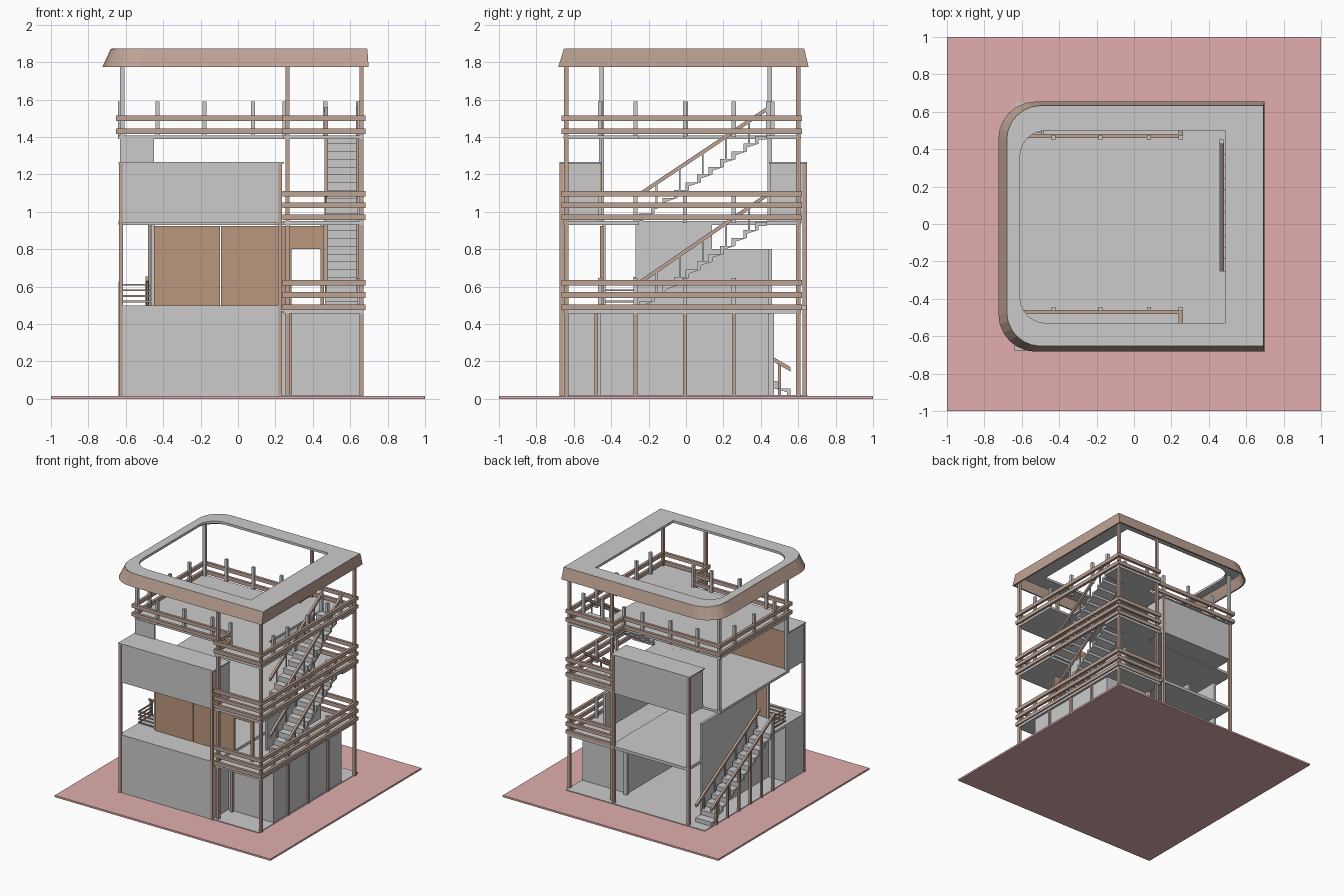
import bpy, bmesh, math
from mathutils import Vector

if "Cube" in bpy.data.objects:
    bpy.data.objects.remove(bpy.data.objects["Cube"])


def material(name, rgb):
    m = bpy.data.materials.new(name)
    m.diffuse_color = (*rgb, 1)
    m.use_nodes = True
    m.node_tree.nodes["Principled BSDF"].inputs["Base Color"].default_value = m.diffuse_color
    return m


TRIM = material("trim_brown", (0.52, 0.37, 0.30))
PANEL = material("panel_brown", (0.50, 0.31, 0.20))
EARTH = material("earth_red", (0.75, 0.42, 0.42))


def finish(name, bm, mat=None):
    bmesh.ops.recalc_face_normals(bm, faces=bm.faces)
    me = bpy.data.meshes.new(name)
    bm.to_mesh(me)
    bm.free()
    ob = bpy.data.objects.new(name, me)
    bpy.context.collection.objects.link(ob)
    if mat:
        me.materials.append(mat)
    return ob


def box(name, x0, x1, y0, y1, z0, z1, mat=None):
    bm = bmesh.new()
    bmesh.ops.create_cube(bm, size=1)
    for v in bm.verts:
        v.co = ((x0 + x1) / 2 + v.co.x * (x1 - x0),
                (y0 + y1) / 2 + v.co.y * (y1 - y0),
                (z0 + z1) / 2 + v.co.z * (z1 - z0))
    return finish(name, bm, mat)


def post(name, x, y, z0, z1, w=0.02, mat=TRIM):
    return box(name, x - w / 2, x + w / 2, y - w / 2, y + w / 2, z0, z1, mat)


def extrude_x(name, yz, x0, x1, mat=None):
    bm = bmesh.new()
    f = bm.faces.new([bm.verts.new((x0, y, z)) for y, z in yz])
    r = bmesh.ops.extrude_face_region(bm, geom=[f])
    for v in r["geom"]:
        if isinstance(v, bmesh.types.BMVert):
            v.co.x = x1
    return finish(name, bm, mat)


def loft(name, loops, closed, mat=None):
    """Skin matching closed loops; closed also joins last to first."""
    bm = bmesh.new()
    rows = [[bm.verts.new(p) for p in lp] for lp in loops]
    n = len(rows[0])
    for i in range(len(rows) if closed else len(rows) - 1):
        a, b = rows[i], rows[(i + 1) % len(rows)]
        for k in range(n):
            bm.faces.new((a[k], a[(k + 1) % n], b[(k + 1) % n], b[k]))
    return finish(name, bm, mat)


def rail_run(name, pts, zs, h=0.03, t=0.022):
    """Horizontal bars along axis-aligned segments."""
    for (xa, ya), (xb, yb) in zip(pts, pts[1:]):
        for z in zs:
            box(name, min(xa, xb) - t / 2, max(xa, xb) + t / 2,
                min(ya, yb) - t / 2, max(ya, yb) + t / 2, z - h / 2, z + h / 2, TRIM)


def stair(name, x0, x1, ya, yb, za, zb, n):
    """Folded plate stair with sloping handrails and balusters."""
    dy, dz, t = (yb - ya) / n, (zb - za) / n, 0.02
    s = math.copysign(t, dy)
    top, low = [], []
    for i in range(n):
        y, z = ya + i * dy, za + i * dz
        top += [(y, z), (y, z + dz)]
        low += [(y + s, z), (y + s, z + dz - t)]
    top.append((yb, zb))
    low.append((yb, zb - t))
    extrude_x(name, top + low[::-1], x0, x1)
    h = 0.13
    for x in (x0 + 0.006, x1 - 0.006):
        extrude_x(name + "_handrail", [(ya, za + h), (yb, zb + h), (yb, zb + h + 0.024),
                  (ya, za + h + 0.024)], x - 0.009, x + 0.009, TRIM)
        for i in range(1, n, 2):
            y, z = ya + (i + 0.5) * dy, za + (i + 1) * dz
            post(name + "_baluster", x, y, z, z + h - dz / 2 + 0.01, 0.009, None)


# Ground and floor slab
box("ground_plate", -1, 1, -1, 1, 0, 0.015, EARTH)
box("floor_slab", -0.63, 0.66, -0.67, 0.65, 0.015, 0.021)

# Ground storey
box("front_block", -0.63, 0.235, -0.67, -0.42, 0.015, 0.50)
box("side_room", 0.235, 0.65, -0.46, 0.44, 0.015, 0.465)
box("inner_floor", -0.47, 0.25, -0.42, 0.645, 0.475, 0.50)
box("stair_landing", -0.63, -0.46, -0.43, -0.28, 0.48, 0.50)
box("side_deck", 0.24, 0.67, -0.655, 0.615, 0.455, 0.478)
side_profile = [(-0.27, 0.50), (0.44, 0.50), (0.44, 0.80), (0.14, 0.80), (0.14, 0.93), (-0.27, 0.93)]
left_profile = [(-0.42, 0.015), (0.46, 0.015), (0.46, 0.80), (0.14, 0.80), (0.14, 0.93),
                (-0.27, 0.93), (-0.27, 0.50), (-0.42, 0.50)]
extrude_x("left_wall", left_profile, -0.47, -0.45)
extrude_x("right_wall", side_profile, 0.44, 0.46)

# Middle storey panels with a door opening
for i, (a, b) in enumerate([(-0.45, -0.095), (-0.09, 0.285)]):
    box("front_panel", a, b, -0.46, -0.44, 0.50, 0.925, PANEL)
box("door_header", 0.285, 0.46, -0.46, -0.44, 0.80, 0.925, PANEL)
box("door_jamb", 0.44, 0.46, -0.46, -0.44, 0.478, 0.80, PANEL)

# Upper storey boxes, their caps, and brown lining
for name, x0, y0, y1 in [("front_box", -0.63, -0.67, -0.46), ("back_box", -0.475, 0.45, 0.64)]:
    box(name, x0, 0.235, y0, y1, 0.94, 1.257)
    box(name + "_cap", x0 - 0.01, 0.245, y0 - 0.006, y1 + 0.006, 1.257, 1.266)
box("box_lining", -0.62, 0.235, -0.46, -0.45, 0.95, 1.257, PANEL)
box("upper_left_panel", -0.63, -0.45, -0.465, -0.45, 1.26, 1.39)

# Decks with an opening for the stair
for z in (0.93, 1.388):
    box("main_deck", -0.64, 0.46, -0.46, 0.46, z, z + 0.02)
    box("deck_front_end", 0.24, 0.67, -0.655, -0.25, z, z + 0.0201)
    box("deck_back_end", 0.24, 0.67, 0.43, 0.615, z, z + 0.0201)

# Columns
for x, y, top in [(-0.625, -0.665, 1.26), (0.225, -0.665, 1.26), (0.265, -0.64, 1.85),
                  (0.66, -0.64, 1.85), (0.66, 0.60, 1.85), (0.265, 0.60, 1.85),
                  (0.225, 0.635, 1.26), (-0.47, 0.635, 1.26)]:
    post("column", x, y, 0.015, top, 0.022)
for y in (-0.45, 0.447):
    post("roof_post", -0.62, y, 0.93, 1.86, 0.024, None)
post("terrace_post", -0.455, -0.44, 0.50, 0.93, 0.018, None)
post("rear_post", 0.235, 0.455, 0.015, 0.47, 0.03, None)
post("door_post", 0.28, -0.48, 0.015, 0.46)
for y in (-0.27, -0.005, 0.255):
    post("deck_post", 0.655, y, 0.015, 0.46)

# Railings around the side decks and the roof deck
side_path = [(0.25, -0.655), (0.67, -0.655), (0.67, 0.61), (0.25, 0.61)]
rail_run("lower_rail", side_path, (0.49, 0.555, 0.62))
rail_run("middle_rail", side_path, (0.97, 1.035, 1.097))
rail_run("upper_rail", [(0.25, 0.47), (-0.64, 0.47), (-0.64, -0.47), (0.25, -0.47), (0.25, -0.655)]
         + side_path[1:] + [(0.25, 0.47)], (1.43, 1.50))
for z, top in ((0.47, 0.645), (0.94, 1.11), (1.40, 1.59)):
    for y in (-0.46, -0.27, -0.005, 0.255):
        post("rail_post", 0.65, y, z, top, 0.022, None)
for x in (-0.43, -0.18, 0.08, 0.25):
    for y in (-0.455, 0.462):
        post("rail_post", x, y, 1.40, 1.59, 0.022, None)
for y in (-0.27, 0.0, 0.255):
    post("rail_post", -0.63, y, 1.40, 1.59, 0.022, None)

# Small terrace rail beside the left landing
for z in (0.52, 0.55, 0.58, 0.61):
    box("terrace_rail", -0.61, -0.46, -0.45, -0.44, z - 0.005, z + 0.005, TRIM)
    box("terrace_rail", -0.615, -0.605, -0.45, -0.28, z - 0.005, z + 0.005, TRIM)

# Stairs: two on the right, one on the left from the ground
stair("lower_stair", 0.465, 0.645, -0.25, 0.43, 0.478, 0.945, 11)
stair("upper_stair", 0.465, 0.645, -0.25, 0.43, 0.95, 1.405, 11)
stair("entry_stair", -0.63, -0.48, 0.56, -0.28, 0.015, 0.50, 12)
for x in (0.467, 0.643):
    post("newel", x, 0.44, 1.40, 1.59, 0.024, None)
for i in range(6):
    y = 0.50 - i * 0.15
    post("entry_stair_post", -0.63, y, 0.015, 0.16 + (0.56 - y) / 0.84 * 0.485, 0.018)


# Roof ring: flat top plate and a thin sloping fascia, rounded on the left
def outline(x0, x1, y0, y1, r, z, n=6):
    pts = [(x1, y0, z), (x1, y1, z)]
    for cy, a0 in ((y1 - r, 90), (y0 + r, 180)):
        for i in range(n + 1):
            a = math.radians(a0 + 90 * i / n)
            pts.append((x0 + r + r * math.cos(a), cy + r * math.sin(a), z))
    return pts


loft("roof_plate", [outline(-0.675, 0.69, -0.65, 0.63, 0.18, 1.852),
                    outline(-0.677, 0.69, -0.65, 0.63, 0.18, 1.872),
                    outline(-0.61, 0.49, -0.53, 0.50, 0.14, 1.872),
                    outline(-0.61, 0.49, -0.53, 0.50, 0.14, 1.852)], True)
loft("roof_fascia", [outline(-0.725, 0.698, -0.683, 0.655, 0.20, 1.775),
                     outline(-0.68, 0.692, -0.653, 0.633, 0.18, 1.871),
                     outline(-0.668, 0.68, -0.641, 0.621, 0.17, 1.871),
                     outline(-0.713, 0.686, -0.671, 0.643, 0.19, 1.775)], True, TRIM)
